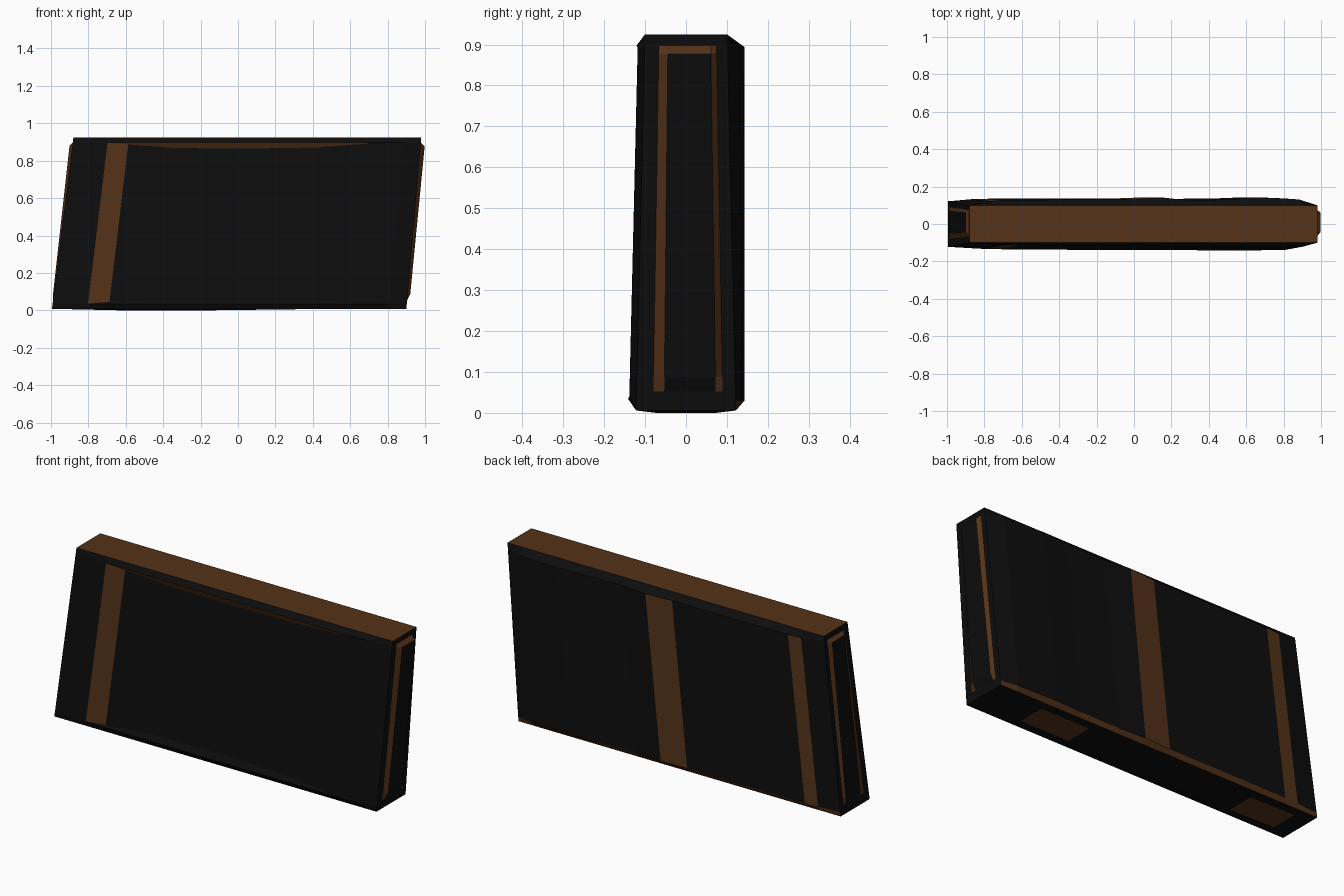
import bpy, bmesh
from mathutils import Vector

if "Cube" in bpy.data.objects:
    bpy.data.objects.remove(bpy.data.objects["Cube"])


def material(name, rgb):
    m = bpy.data.materials.new(name)
    m.diffuse_color = (*rgb, 1)
    m.use_nodes = True
    m.node_tree.nodes["Principled BSDF"].inputs["Base Color"].default_value = m.diffuse_color
    return m


BLACK = material("black", (0.004, 0.004, 0.004))
BROWN = material("brown", (0.09, 0.032, 0.009))

# Leaning core block: named corners (bottom/top, left/right, front/back)
ZB, ZT = 0.006, 0.925
C = {}
for s, y in (("f", -1), ("b", 1)):
    C["bl" + s] = Vector((-0.995, y * 0.122, ZB))
    C["br" + s] = Vector((0.9, y * 0.122, ZB))
    C["tl" + s] = Vector((-0.88, y * 0.1, ZT))
    C["tr" + s] = Vector((0.98, y * 0.1, ZT))


def panel(name, corners, us, vs, height=lambda i, j: 0,
          brown=lambda i, j: False, shift=lambda i, j: 0):
    """Grid laid on one side of the block, raised along its outward normal."""
    p00, p10, p01, p11 = (C[k] for k in corners.split())
    normal = (p10 - p00).cross(p01 - p00).normalized()
    bm = bmesh.new()
    rows = []
    for j, v in enumerate(vs):
        row = []
        for i, u in enumerate(us):
            w = v + shift(i, j)
            p = p00.lerp(p10, u).lerp(p01.lerp(p11, u), w)
            row.append(bm.verts.new(p + normal * height(i, j)))
        rows.append(row)
    for j in range(len(vs) - 1):
        for i in range(len(us) - 1):
            f = bm.faces.new((rows[j][i], rows[j][i + 1], rows[j + 1][i + 1], rows[j + 1][i]))
            f.material_index = int(brown(i, j))
    me = bpy.data.meshes.new(name)
    bm.to_mesh(me)
    bm.free()
    me.materials.append(BLACK)
    me.materials.append(BROWN)
    bpy.context.collection.objects.link(bpy.data.objects.new(name, me))


# Flat brown top
panel("top_panel", "tlf trf tlb trb", [0, 1], [0, 1], brown=lambda i, j: True)

# Front: chamfered rim around a shallow dished field with one stripe
fu = [0, 0.1, 0.16, 0.3, 0.5, 0.7, 0.85, 0.95, 1]
fv = [0, 0.03, 0.032, 0.968, 0.97, 1]
rim = [0, 0.012, 0.014, 0.016, 0.018, 0.019, 0.02, 0.017, 0]
dish = [0, 0, 0.3, 0.9, 1, 0.8, 0.15, 0, 0]


def front_height(i, j):
    if j in (0, 5):
        return 0
    return rim[i] - (0.018 * dish[i] if j in (2, 3) else 0)


panel("front_panel", "blf brf tlf trf", fu, fv, front_height,
      lambda i, j: (i == 1 and j == 2) or (j == 3 and 1 <= i <= 5),
      lambda i, j: {2: 0.034, 3: -0.034}.get(j, 0) * dish[i])

# Back: gently rippled field with two stripes and a brown lower chamfer
bu = [0, 0.05, 0.17, 0.25, 0.37, 0.45, 0.53, 0.7, 0.895, 0.935, 1]
bh = [0, 0.03, 0.042, 0.03, 0.026, 0.042, 0.03, 0.03, 0.027, 0.022, 0]
bv = [0, 0.025, 0.965, 1]
panel("back_panel", "brb blb trb tlb", bu, bv,
      lambda i, j: (0, bh[i] * 0.5, bh[i], 0)[j],
      lambda i, j: (j == 1 and i in (5, 8)) or j == 0)

# Ends: raised plate inside a flat border, with brown sloping edges
ev = [0, 0.05, 0.09, 0.95, 0.97, 1]
eu = [0, 0.17, 0.28, 0.8, 0.87, 1]
for name, corners, flip, low, high in (
        ("right_end", "brf brb trf trb", False, 0.014, 0.022),
        ("left_end", "blb blf tlb tlf", True, 0.004, 0.015)):
    us = [1 - u for u in reversed(eu)] if flip else eu
    panel(name, corners, us, ev,
          lambda i, j: (low if j == 2 else high) if i in (2, 3) and j in (2, 3) else 0,
          lambda i, j: (i in (1, 3) and 1 <= j <= 3) or (j == 3 and i == 2))

# Underside: slight bulge with two brown patches
panel("bottom_panel", "blb brb blf brf", [0, 0.05, 0.19, 0.45, 0.7, 0.85, 1], [0, 0.2, 0.8, 1],
      lambda i, j: 0.006 if j in (1, 2) and 2 <= i <= 3 else 0,
      lambda i, j: j == 1 and i in (1, 4))
